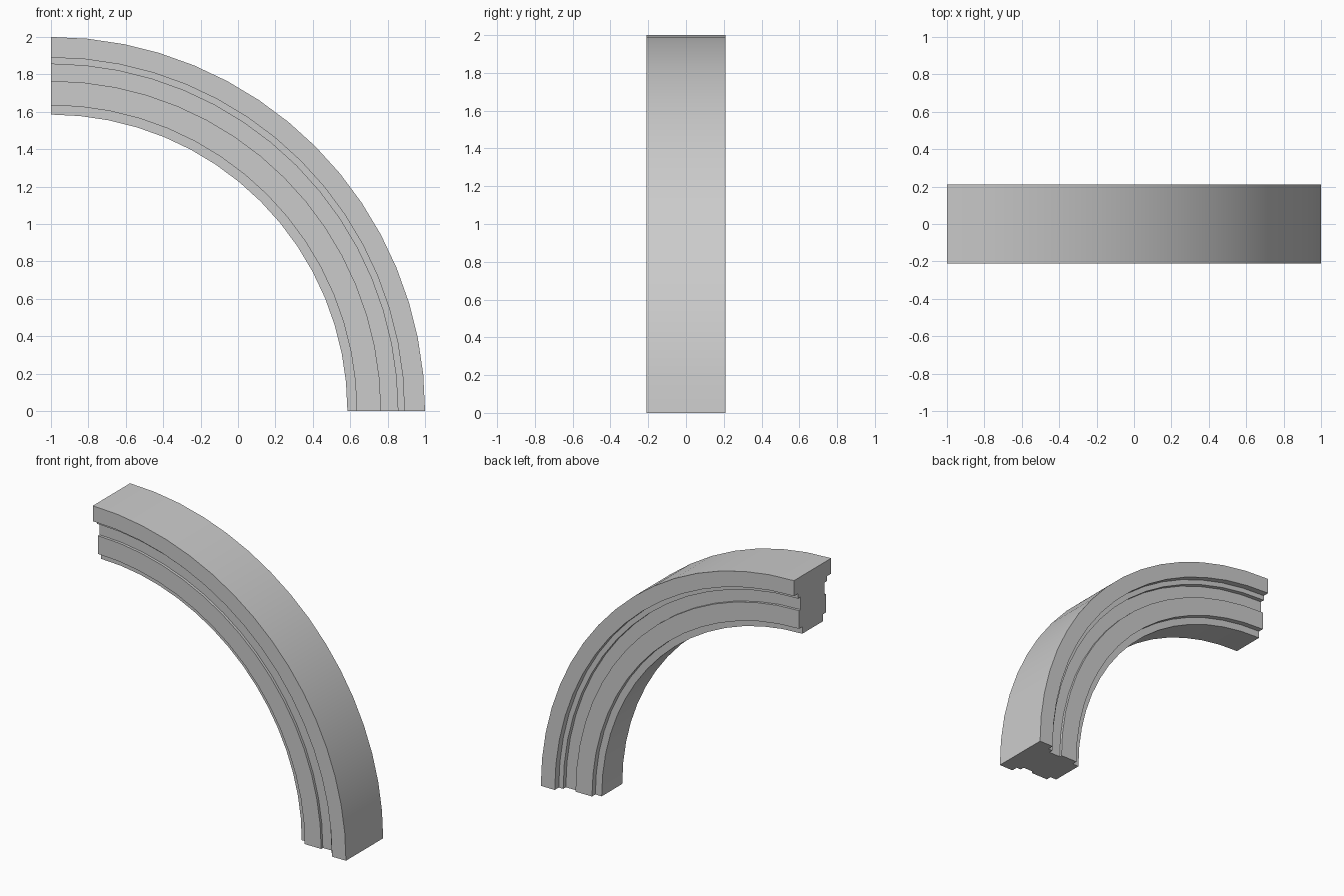
import bpy, bmesh, math
from mathutils import Vector

cube = bpy.data.objects.get("Cube")
if cube:
    bpy.data.objects.remove(cube, do_unlink=True)

# Plain stone colour
stone = bpy.data.materials.new("grey_stone")
stone.use_nodes = True
colour = (0.6, 0.6, 0.6, 1)
stone.diffuse_color = colour
stone.node_tree.nodes["Principled BSDF"].inputs["Base Color"].default_value = colour

# Half of the moulding section: (radius, half thickness), outer rim to soffit
half = [(2.0, 0.21), (1.89, 0.21), (1.89, 0.165), (1.855, 0.165),
        (1.855, 0.135), (1.765, 0.135), (1.765, 0.154), (1.635, 0.154),
        (1.635, 0.116), (1.585, 0.116)]
section = half + [(r, -y) for r, y in reversed(half)]

# Sweep the section a quarter turn about the arch centre
bm = bmesh.new()
centre = Vector((-1, 0, 0))
start = bm.faces.new([bm.verts.new(centre + Vector((r, y, 0))) for r, y in section])
end_cap = start.copy()
bmesh.ops.spin(bm, geom=[end_cap] + list(end_cap.edges) + list(end_cap.verts),
               cent=centre, axis=(0, -1, 0), angle=math.pi / 2, steps=16)
bmesh.ops.remove_doubles(bm, verts=bm.verts, dist=0.0001)
bmesh.ops.recalc_face_normals(bm, faces=bm.faces)

mesh = bpy.data.meshes.new("arch_moulding")
bm.to_mesh(mesh)
bm.free()
mesh.materials.append(stone)
arch = bpy.data.objects.new("arch_moulding", mesh)
bpy.context.collection.objects.link(arch)

# Smooth along the curve, crisp at the steps
bpy.ops.object.select_all(action='DESELECT')
arch.select_set(True)
bpy.context.view_layer.objects.active = arch
bpy.ops.object.shade_smooth_by_angle(angle=math.radians(30))
